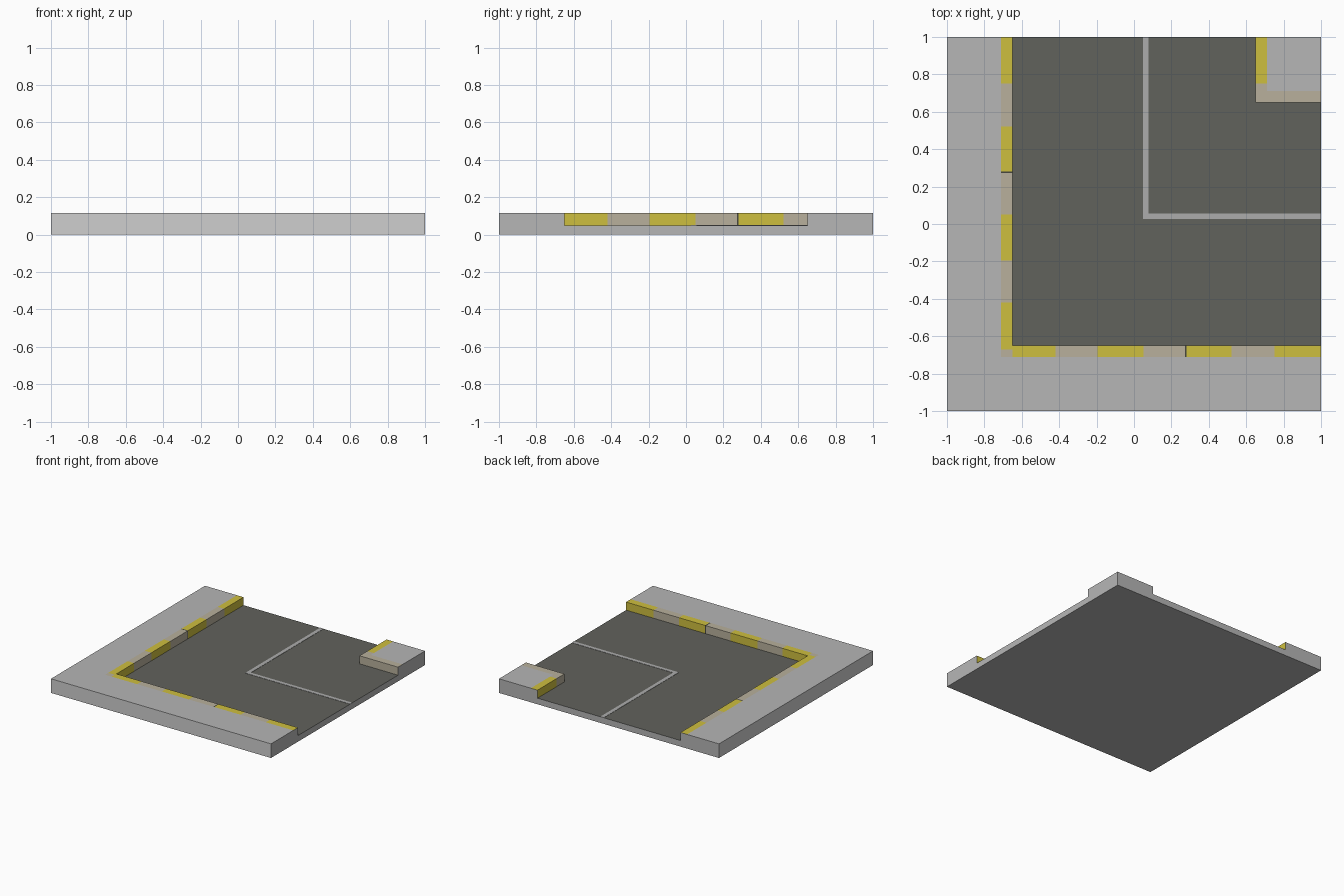
import bpy, bmesh

if "Cube" in bpy.data.objects:
    bpy.data.objects.remove(bpy.data.objects["Cube"])

def srgb(r, g, b):
    f = lambda c: (c / 255 / 12.92) if c < 11 else ((c / 255 + 0.055) / 1.055) ** 2.4
    return (f(r), f(g), f(b), 1)

def material(name, rgb):
    m = bpy.data.materials.new(name)
    m.diffuse_color = srgb(*rgb)
    m.use_nodes = True
    m.node_tree.nodes["Principled BSDF"].inputs["Base Color"].default_value = m.diffuse_color
    return m

GREY = material("pavement grey", (182, 182, 182))
PALE = material("outer edge grey", (207, 207, 207))
ROAD = material("asphalt", (97, 98, 92))
YELLOW = material("kerb yellow", (206, 191, 62))
BEIGE = material("kerb beige", (184, 176, 156))
LINE = material("road line grey", (172, 172, 172))
DARK = material("kerb joint dark", (70, 70, 62))

FLOOR, TOP = 0.05, 0.116      # road level, pavement level
IN, OUT = 0.65, 0.71          # kerb inner and outer offset

# corner indices of each box side: left right front back top down
SIDES = {"l": (0, 4, 6, 2), "r": (1, 3, 7, 5), "f": (0, 1, 5, 4),
         "b": (2, 6, 7, 3), "t": (4, 5, 7, 6), "d": (0, 2, 3, 1)}

def part(name, boxes):
    """boxes: (x0, x1, y0, y1, z0, z1, {side letters: material})"""
    bm = bmesh.new()
    mats = []
    for x0, x1, y0, y1, z0, z1, paint in boxes:
        vs = [bm.verts.new((x, y, z)) for z in (z0, z1) for y in (y0, y1) for x in (x0, x1)]
        for letters, mat in paint.items():
            if mat not in mats:
                mats.append(mat)
            for s in letters:
                bm.faces.new([vs[i] for i in SIDES[s]]).material_index = mats.index(mat)
    bmesh.ops.delete(bm, geom=[v for v in bm.verts if not v.link_faces], context="VERTS")
    bmesh.ops.remove_doubles(bm, verts=bm.verts, dist=1e-5)
    me = bpy.data.meshes.new(name)
    bm.to_mesh(me)
    bm.free()
    for m in mats:
        me.materials.append(m)
    ob = bpy.data.objects.new(name, me)
    bpy.context.collection.objects.link(ob)
    return ob

# Base slab and asphalt surface
part("base_slab", [(-1, 1, -1, 1, 0, FLOOR, {"rbd": GREY, "lf": PALE})])
part("road_surface", [(-IN, 1, -IN, IN, 0, FLOOR, {"t": ROAD}),
                      (-IN, IN, IN, 1, 0, FLOOR, {"t": ROAD})])

# L-shaped pavement and the small corner pavement
part("outer_pavement", [
    (-1, -OUT, -1, 1, FLOOR, TOP, {"tb": GREY, "lf": PALE}),
    (-OUT, 1, -1, -OUT, FLOOR, TOP, {"tr": GREY, "f": PALE})])
part("corner_pavement", [(OUT, 1, OUT, 1, FLOOR, TOP, {"trb": GREY})])

# Striped kerb along both arms, alternating yellow and beige
stops = [-IN, -0.42, -0.195, 0.05, 0.272, 0.282, 0.52, 0.75, 1]
colours = [YELLOW, BEIGE, YELLOW, BEIGE, DARK, YELLOW, BEIGE, YELLOW]
side, front = [], []
for a, b, c in zip(stops, stops[1:], colours):
    last = b == 1
    side.append((-OUT, -IN, a, b, FLOOR, TOP, {"tr": c, **({"b": GREY} if last else {})}))
    front.append((a, b, -OUT, -IN, FLOOR, TOP, {"tb": c, **({"r": GREY} if last else {})}))
side.append((-OUT, -IN, -0.67, -IN, FLOOR, TOP, {"t": YELLOW}))
front.append((-OUT, -IN, -OUT, -0.67, FLOOR, TOP, {"t": BEIGE}))
part("side_kerb", side)
part("front_kerb", front)

# Kerb around the small corner pavement
part("corner_kerb", [
    (IN, OUT, 0.75, 1, FLOOR, TOP, {"tl": YELLOW, "b": GREY}),
    (IN, OUT, OUT, 0.75, FLOOR, TOP, {"tl": BEIGE}),
    (IN, OUT, IN, OUT, FLOOR, TOP, {"tlf": BEIGE}),
    (OUT, 1, IN, OUT, FLOOR, TOP, {"tf": BEIGE, "r": GREY})])

# Thin painted centre line turning the corner
Z = FLOOR + 0.002
part("centre_line", [
    (0.047, 0.078, 0.055, 1, FLOOR, Z, {"tlrb": LINE}),
    (0.047, 0.078, 0.026, 0.055, FLOOR, Z, {"tlf": LINE}),
    (0.078, 1, 0.026, 0.055, FLOOR, Z, {"tfbr": LINE})])
